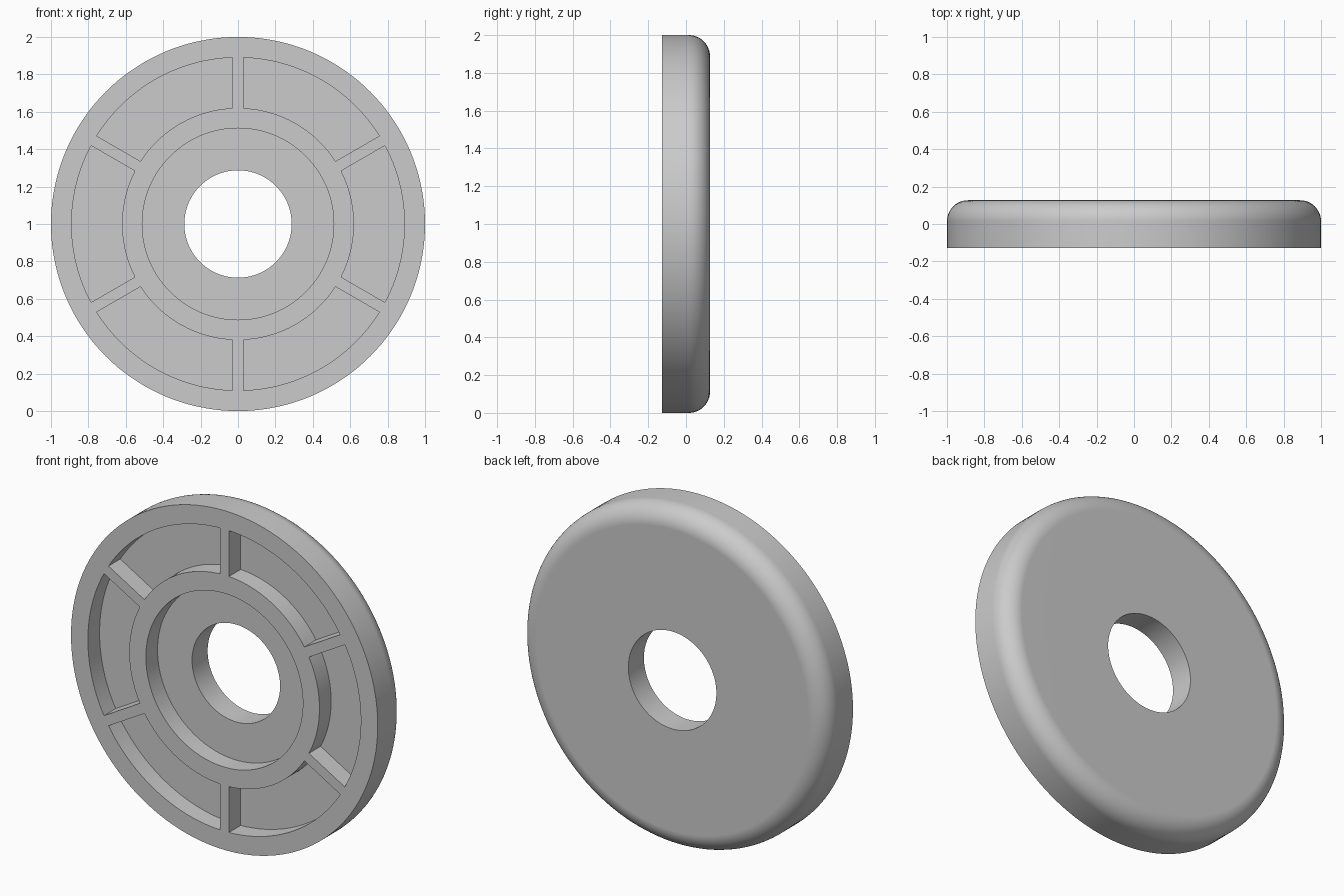
import bpy, bmesh, math
from mathutils import Vector

if "Cube" in bpy.data.objects:
    bpy.data.objects.remove(bpy.data.objects["Cube"])

R, HALF = 1.0, 0.127            # outer radius, half thickness
HOLE, HUB_IN, HUB_OUT, RIM_IN = 0.287, 0.512, 0.62, 0.89
FLOOR = -0.018                  # y of recess and pocket floors
FILLET, RIB = 0.112, 0.03       # back edge radius, half rib width
SEG = 144


def polar(r, y, a):
    return Vector((r * math.cos(a), y, 1 + r * math.sin(a)))


def finish(bm, name):
    bmesh.ops.recalc_face_normals(bm, faces=bm.faces[:])
    mesh = bpy.data.meshes.new(name)
    bm.to_mesh(mesh)
    bm.free()
    ob = bpy.data.objects.new(name, mesh)
    bpy.context.collection.objects.link(ob)
    return ob


def revolve(profile, name):
    bm = bmesh.new()
    rings = [[bm.verts.new(polar(r, y, 2 * math.pi * i / SEG)) for r, y in profile]
             for i in range(SEG)]
    n = len(profile)
    for i in range(SEG):
        a, b = rings[i], rings[(i + 1) % SEG]
        for j in range(n):
            k = (j + 1) % n
            bm.faces.new((a[j], a[k], b[k], b[j]))
    return finish(bm, name)


def pocket_cutter(start, end):
    # sector whose straight sides run parallel to the ribs
    def arc(r, steps=24):
        off = math.asin(RIB / r)
        a, b = start + off, end - off
        return [(r, a + (b - a) * i / steps) for i in range(steps + 1)]
    outline = arc(RIM_IN) + arc(HUB_OUT)[::-1]
    for r, a in outline:
        bm_verts.append(polar(r, -HALF - 0.1, a))
    return len(outline)


# round disc: stepped hub recess, through hole, rounded back edge
profile = [(HOLE, FLOOR), (HUB_IN, FLOOR), (HUB_IN, -HALF), (R, -HALF)]
for i in range(13):
    t = math.pi / 2 * i / 12
    profile.append((R - FILLET + FILLET * math.cos(t), HALF - FILLET + FILLET * math.sin(t)))
profile.append((HOLE, HALF))
disc = revolve(profile, "ribbed_disc")

# six pockets, leaving six ribs between hub and rim
bm = bmesh.new()
for k in range(6):
    bm_verts = []
    pocket_cutter(math.radians(30 + 60 * k), math.radians(90 + 60 * k))
    face = bm.faces.new([bm.verts.new(v) for v in bm_verts])
    ext = bmesh.ops.extrude_face_region(bm, geom=[face], use_keep_orig=True)
    moved = [v for v in ext["geom"] if isinstance(v, bmesh.types.BMVert)]
    bmesh.ops.translate(bm, verts=moved, vec=(0, FLOOR + HALF + 0.1, 0))
cutter = finish(bm, "pocket_cutter")

# cut, then shade smooth with sharp edges kept
bpy.context.view_layer.objects.active = disc
disc.select_set(True)
mod = disc.modifiers.new("pockets", "BOOLEAN")
mod.operation = "DIFFERENCE"
mod.solver = "EXACT"
mod.object = cutter
bpy.ops.object.modifier_apply(modifier=mod.name)
bpy.data.objects.remove(cutter, do_unlink=True)
bpy.ops.object.shade_smooth_by_angle(angle=math.radians(30))
wn = disc.modifiers.new("flat_shading", "WEIGHTED_NORMAL")
wn.keep_sharp = True
